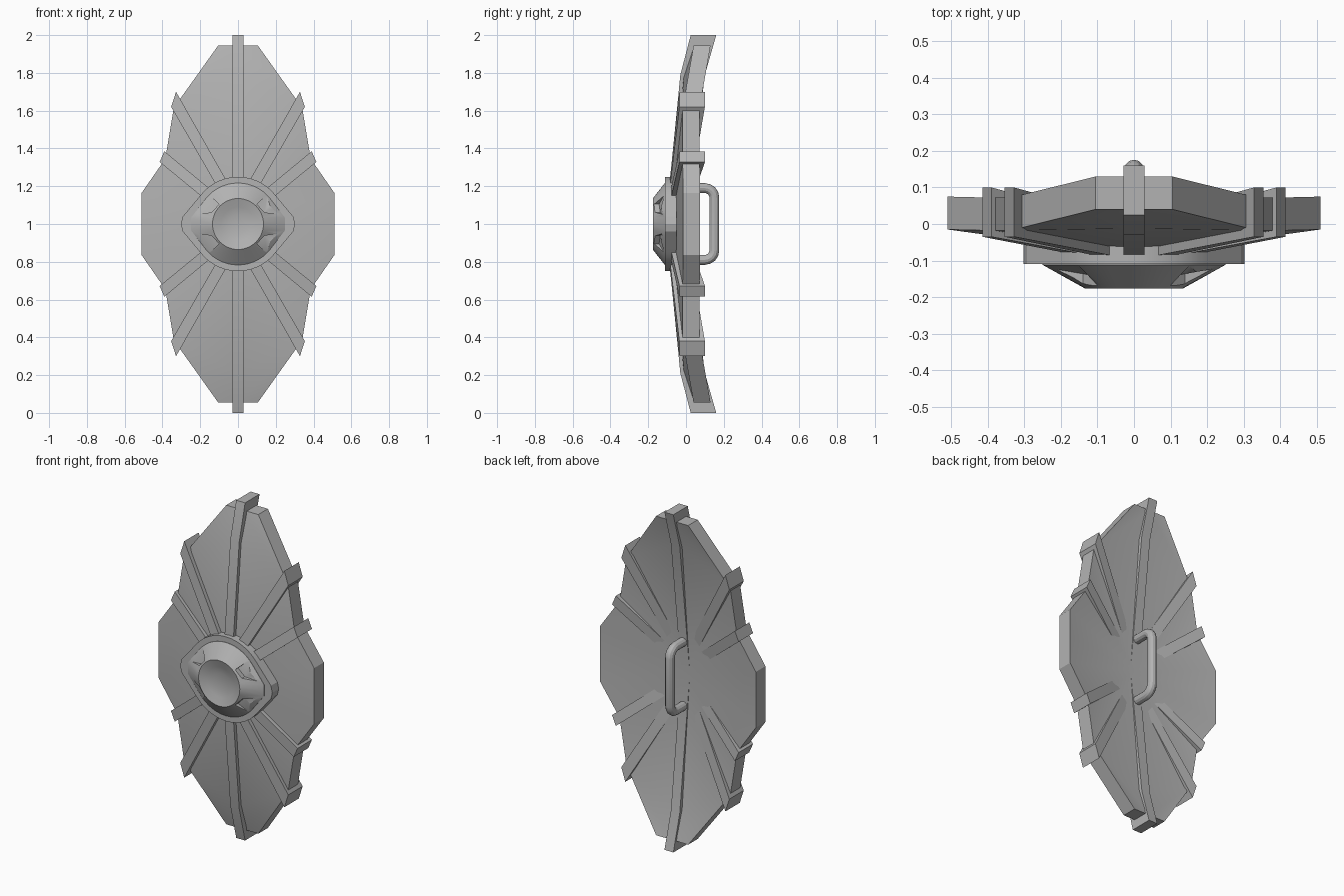
import bpy, bmesh
from math import sin, cos, acos, pi, hypot, radians
from mathutils import Vector

if "Cube" in bpy.data.objects:
    bpy.data.objects.remove(bpy.data.objects["Cube"], do_unlink=True)

MID = 1.0  # height of the shield centre

metal = bpy.data.materials.new("plain grey metal")
metal.use_nodes = True
GREY = (0.45, 0.45, 0.45, 1)
metal.diffuse_color = GREY
metal.node_tree.nodes["Principled BSDF"].inputs["Base Color"].default_value = GREY

QUADRANTS = [(sx, sz) for sx in (1, -1) for sz in (1, -1)]


def make(name, bm, smooth=True):
    """Turn a bmesh, modelled around the centre, into a shaded object."""
    bmesh.ops.remove_doubles(bm, verts=bm.verts, dist=1e-4)
    bmesh.ops.recalc_face_normals(bm, faces=bm.faces)
    mesh = bpy.data.meshes.new(name)
    bm.to_mesh(mesh)
    bm.free()
    mesh.materials.append(metal)
    obj = bpy.data.objects.new(name, mesh)
    obj.location.z = MID
    bpy.context.collection.objects.link(obj)
    bpy.ops.object.select_all(action="DESELECT")
    obj.select_set(True)
    bpy.context.view_layer.objects.active = obj
    if smooth:
        bpy.ops.object.shade_smooth_by_angle(angle=radians(25))
    return obj


def loft(bm, rings):
    """Closed solid through rings of equal point count, capped at both ends."""
    loops = [[bm.verts.new(p) for p in ring] for ring in rings]
    for a, b in zip(loops, loops[1:]):
        for i in range(len(a)):
            j = (i + 1) % len(a)
            bm.faces.new((a[i], a[j], b[j], b[i]))
    bm.faces.new(loops[0])
    bm.faces.new(loops[-1])


# Faceted, swept-back plate: one quadrant mirrored four ways
THICK = 0.09
centre, bend = (0, -0.085, 0), (0, -0.012, 0.79)
rim = [(0, 0.04, 0.945), (0.105, 0.04, 0.945), (0.34, -0.018, 0.615),
       (0.385, -0.018, 0.345), (0.51, -0.015, 0.165), (0.51, -0.015, 0)]
patches = [(rim[0], rim[1], rim[2], bend), (bend, rim[2], centre)]
patches += [(rim[i], rim[i + 1], centre) for i in range(2, 5)]
bm = bmesh.new()
for sx, sz in QUADRANTS:
    def vert(p, dy=0):
        return bm.verts.new((p[0] * sx, p[1] + dy, p[2] * sz))
    for patch in patches:
        for dy in (0, THICK):
            bm.faces.new([vert(p, dy) for p in patch])
    for a, b in zip(rim, rim[1:]):
        bm.faces.new((vert(a), vert(b), vert(b, THICK), vert(a, THICK)))
make("shield_plate", bm)

# Long central rib following the bend of the plate
front = [(0.025, 1), (-0.03, 0.79), (-0.108, 0), (-0.03, -0.79), (0.025, -1)]
back = [(0.16, -1), (0.10, -0.79), (0.005, 0), (0.10, 0.79), (0.16, 1)]
bm = bmesh.new()
loft(bm, [[(x, y, z) for y, z in front + back] for x in (-0.029, 0.029)])
make("central_rib", bm)


# Diagonal ribs: start point, then the two corners of the slanted end
def diagonal_rib(name, start, end_a, end_b):
    s, a, b = Vector(start), Vector(end_a), Vector(end_b)
    along = ((a + b) / 2 - s).normalized()
    side = Vector((-along.y, along.x)) * 0.029
    corners = [(s + side, -0.1, 0.006), (a, -0.035, 0.10),
               (b, -0.035, 0.10), (s - side, -0.1, 0.006)]
    for sx, sz in QUADRANTS:
        bm = bmesh.new()
        loft(bm, [[(p.x * sx, c[k], p.y * sz) for p, *c in corners] for k in (0, 1)])
        place = ("upper" if sz > 0 else "lower") + ("_left" if sx > 0 else "_right")
        make(f"{name}_{place}", bm)


diagonal_rib("steep_rib", (0.015, 0.09), (0.328, 0.70), (0.354, 0.62))
diagonal_rib("shallow_rib", (0.06, 0.075), (0.39, 0.385), (0.415, 0.328))


# Boss rings: a circle drawn out to blunt points on both sides
SIDES = 48


def ring(y, radius, tip=None, blunt=None):
    points = []
    for i in range(SIDES):
        t = 2 * pi * i / SIDES
        r = radius
        if tip:
            fold = acos(min(1, abs(cos(t))))
            tangent = acos(radius / tip)
            if fold < tangent:
                r = min(radius / cos(tangent - fold), blunt / cos(fold))
        points.append((r * cos(t), y, r * sin(t)))
    return points


bm = bmesh.new()
loft(bm, [ring(y, 0.25, 0.325, 0.302) for y in (-0.05, -0.11)])
make("boss_base", bm)

bm = bmesh.new()
loft(bm, [ring(-0.09, 0.217, 0.275, 0.25), ring(-0.112, 0.217, 0.275, 0.25),
          ring(-0.176, 0.135), ring(-0.162, 0.09), ring(-0.152, 0.05)])
boss = make("boss_dome", bm, smooth=False)

# Four shallow notches cut into the dome
notch = [(0.155, 0.155), (0.10, 0.105), (0.14, 0.062), (0.27, 0.042), (0.27, 0.2)]
bm = bmesh.new()
for sx, sz in QUADRANTS:
    floor = [min(-0.114, -0.15 + 0.75 * (hypot(x, z) - 0.135)) for x, z in notch]
    loft(bm, [[(x * sx, y, z * sz) for (x, z), y in zip(notch, floor)],
              [(x * sx, -0.25, z * sz) for x, z in notch]])
bmesh.ops.triangulate(bm, faces=bm.faces)
cutter = make("notch_cutter", bm, smooth=False)
cutter.hide_render = True
cut = boss.modifiers.new("notches", "BOOLEAN")
cut.operation = "DIFFERENCE"
cut.solver = "EXACT"
cut.object = cutter
bpy.ops.object.select_all(action="DESELECT")
boss.select_set(True)
bpy.context.view_layer.objects.active = boss
bpy.ops.object.modifier_apply(modifier=cut.name)
bpy.data.objects.remove(cutter, do_unlink=True)
bpy.ops.object.shade_smooth_by_angle(angle=radians(25))

# Rounded grip on the back, swept as a tube
path = [(0, 0.19)]
for k in range(5):
    t = pi / 2 * k / 4
    path.append((0.10 + 0.05 * sin(t), 0.14 + 0.05 * cos(t)))
path += [(y, -z) for y, z in reversed(path)]
bm = bmesh.new()
tube = []
for i, (y, z) in enumerate(path):
    before = Vector(path[max(i - 1, 0)])
    after = Vector(path[min(i + 1, len(path) - 1)])
    d = (after - before).normalized()
    tube.append([(0.026 * cos(a), y - d.y * 0.026 * sin(a), z + d.x * 0.026 * sin(a))
                 for a in (2 * pi * j / 12 for j in range(12))])
loft(bm, tube)
make("rear_handle", bm)
